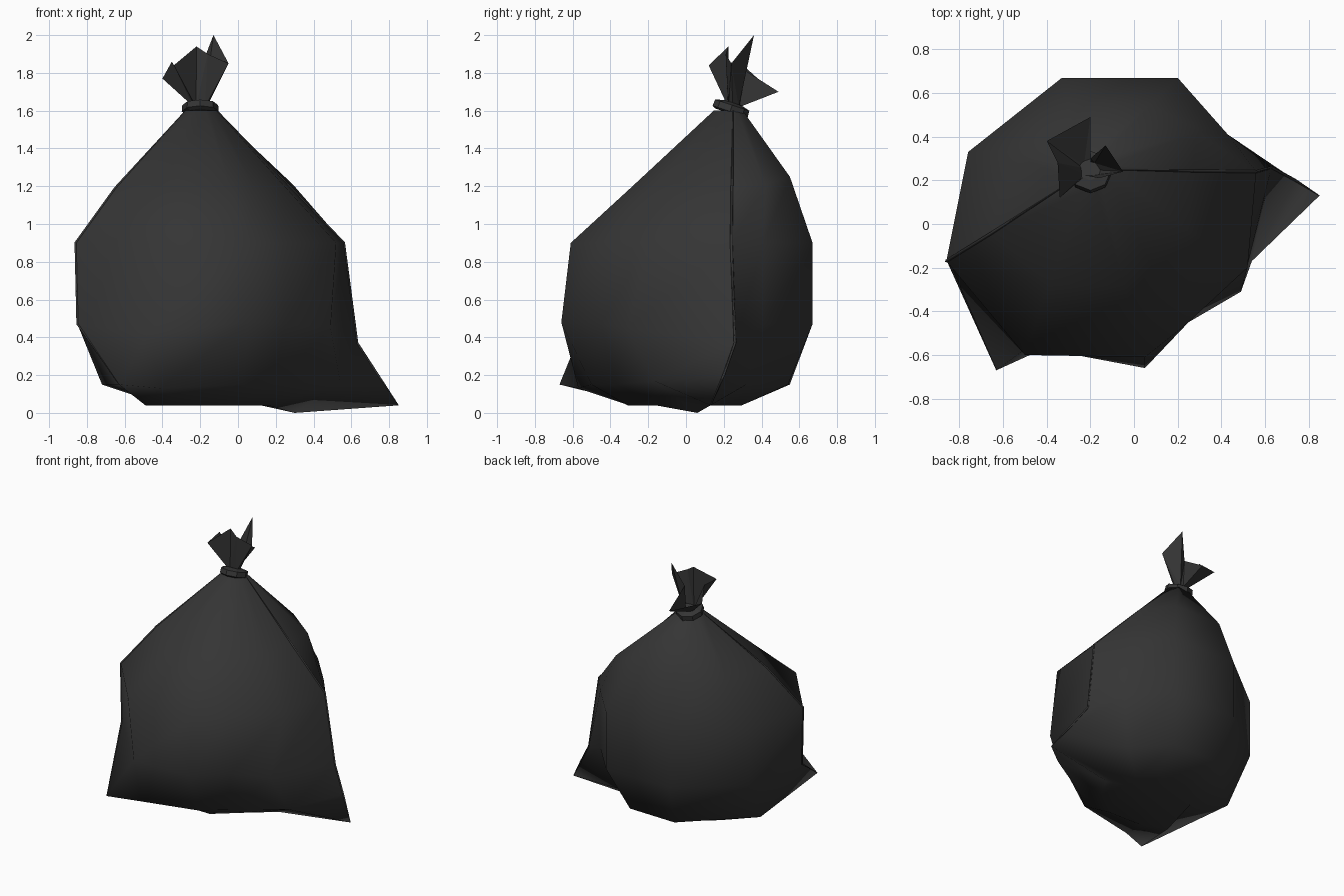
import bpy
import bmesh
import math
from mathutils import Vector, Matrix

old = bpy.data.objects.get("Cube")
if old:
    bpy.data.objects.remove(old, do_unlink=True)


def make_material(name, colour):
    material = bpy.data.materials.new(name)
    material.use_nodes = True
    material.diffuse_color = colour
    material.node_tree.nodes["Principled BSDF"].inputs["Base Color"].default_value = colour
    return material


black_plastic = make_material("black plastic", (0.035, 0.035, 0.035, 1))


def finish(bm, name, smooth):
    bmesh.ops.recalc_face_normals(bm, faces=bm.faces)
    mesh = bpy.data.meshes.new(name)
    for face in bm.faces:
        face.smooth = smooth
    bm.to_mesh(mesh)
    bm.free()
    mesh.materials.append(black_plastic)
    obj = bpy.data.objects.new(name, mesh)
    bpy.context.collection.objects.link(obj)
    return obj


def bridge(bm, lower, upper):
    """Join two closed loops of equal length with quads."""
    count = len(lower)
    return [bm.faces.new((lower[i], lower[(i + 1) % count],
                          upper[(i + 1) % count], upper[i])) for i in range(count)]


# Widest outline of the sack; the side seams are at RIGHT_SEAM and LEFT_SEAM
outline = [(0.56, 0.24), (0.43, 0.41), (0.2, 0.67), (-0.33, 0.67), (-0.76, 0.33),
           (-0.86, -0.17), (-0.5, -0.6), (0.05, -0.61), (0.25, -0.45), (0.52, -0.2)]
RIGHT_SEAM, LEFT_SEAM = 0, 5
neck = Vector((-0.2, 0.25))
base = Vector((-0.1, 0))

# Rings from top to bottom: height, centre, scale, pulled-out points
levels = [
    (1.6, neck, 0.12, {}),
    (1.2, neck, 0.62, {1: (0.29, 0.42, 1.21), 2: (0.08, 0.55, 1.25),
                       3: (-0.3, 0.55, 1.25), 4: (-0.58, 0.33, 1.2),
                       LEFT_SEAM: (-0.65, -0.04, 1.19)}),
    (0.9, base, 1, {}),
    (0.47, base, 1, {RIGHT_SEAM: (0.63, 0.26, 0.37), LEFT_SEAM: (-0.85, -0.17, 0.47),
                     6: (-0.48, -0.56, 0.42), 7: (0.05, -0.66, 0.48),
                     9: (0.49, -0.31, 0.45)}),
    (0.15, base, 0.82, {RIGHT_SEAM: (0.74, 0.2, 0.2), 1: (0.32, 0.32, 0.15),
                        2: (0.09, 0.54, 0.15), 4: (-0.72, 0.14, 0.15),
                        LEFT_SEAM: (-0.63, -0.67, 0.15), 6: (-0.41, -0.57, 0.13),
                        9: (0.54, -0.17, 0.17)}),
    (0.04, base, 0.44, {RIGHT_SEAM: (0.85, 0.13, 0.04), LEFT_SEAM: (-0.49, -0.22, 0.04),
                        6: (-0.32, -0.3, 0.04), 7: (-0.02, -0.31, 0.04),
                        8: (0.16, -0.16, 0.04), 9: (0.3, 0.06, 0)}),
]

# Sack body
bm = bmesh.new()
rings = []
for height, centre, scale, pulled in levels:
    ring = []
    for i, point in enumerate(outline):
        flat = centre + (Vector(point) - centre) * scale
        ring.append(bm.verts.new(pulled.get(i, (flat.x, flat.y, height))))
    rings.append(ring)
for lower, upper in zip(rings[1:], rings):
    bridge(bm, lower, upper)
bm.faces.new(rings[0])
middle = bm.verts.new((0.12, 0.05, 0.04))
last = rings[-1]
for i, vert in enumerate(last):
    bm.faces.new((vert, middle, last[(i + 1) % len(last)]))

# Crease the body along both side seams
seams = {}
for name, column in (("left_seam", RIGHT_SEAM), ("right_seam", LEFT_SEAM)):
    line = [ring[column] for ring in rings]
    if column == LEFT_SEAM:
        line.pop()
    for a, b in zip(line, line[1:]):
        bm.edges.get((a, b)).smooth = False
    seams[name] = [v.co.copy() for v in line]
finish(bm, "sack_body", True)

# Thin welded ridge along each seam
for name, line in seams.items():
    curve = bpy.data.curves.new(name, "CURVE")
    curve.dimensions = "3D"
    curve.bevel_depth = 0.007
    curve.bevel_resolution = 0
    spline = curve.splines.new("POLY")
    spline.points.add(len(line) - 1)
    for point, co in zip(spline.points, line):
        point.co = (*co, 1)
        point.radius = 0.2 if co in (line[0], line[-1]) else 1
    curve.materials.append(black_plastic)
    bpy.context.collection.objects.link(bpy.data.objects.new(name, curve))

# Tie band around the neck, tipped a little
bm = bmesh.new()
sides = 8
profile = [(0.08, -0.03), (0.098, -0.02), (0.095, 0.015), (0.05, 0.028)]
loops = []
for radius, height in profile:
    loops.append([bm.verts.new((radius * math.cos(math.tau * i / sides),
                                radius * math.sin(math.tau * i / sides), height))
                  for i in range(sides)])
for lower, upper in zip(loops, loops[1:]):
    bridge(bm, lower, upper)
bm.faces.new(loops[0])
bm.faces.new(loops[-1])
tilt = Matrix.Rotation(math.radians(-18), 4, "X")
bm.transform(Matrix.Translation((neck.x, neck.y - 0.01, 1.615)) @ tilt)
finish(bm, "tie_band", False)

# Crumpled plastic flaring out above the tie, pleated in towards the middle
rim_points = [(-0.05, 0.24, 1.85), (-0.13, 0.36, 2), (-0.2, 0.3, 1.82),
              (-0.2, 0.49, 1.7), (-0.4, 0.38, 1.77), (-0.35, 0.28, 1.86),
              (-0.34, 0.12, 1.84), (-0.22, 0.225, 1.94), (-0.16, 0.21, 1.9)]
bm = bmesh.new()
foot, rim = [], []
for point in rim_points:
    tip = Vector(point)
    away = (tip.xy - neck).normalized() * 0.035
    foot.append(bm.verts.new((neck.x + away.x, neck.y + away.y, 1.62)))
    rim.append(bm.verts.new(tip))
bridge(bm, foot, rim)
bmesh.ops.triangulate(bm, faces=bm.faces)
finish(bm, "gathered_top", False)
